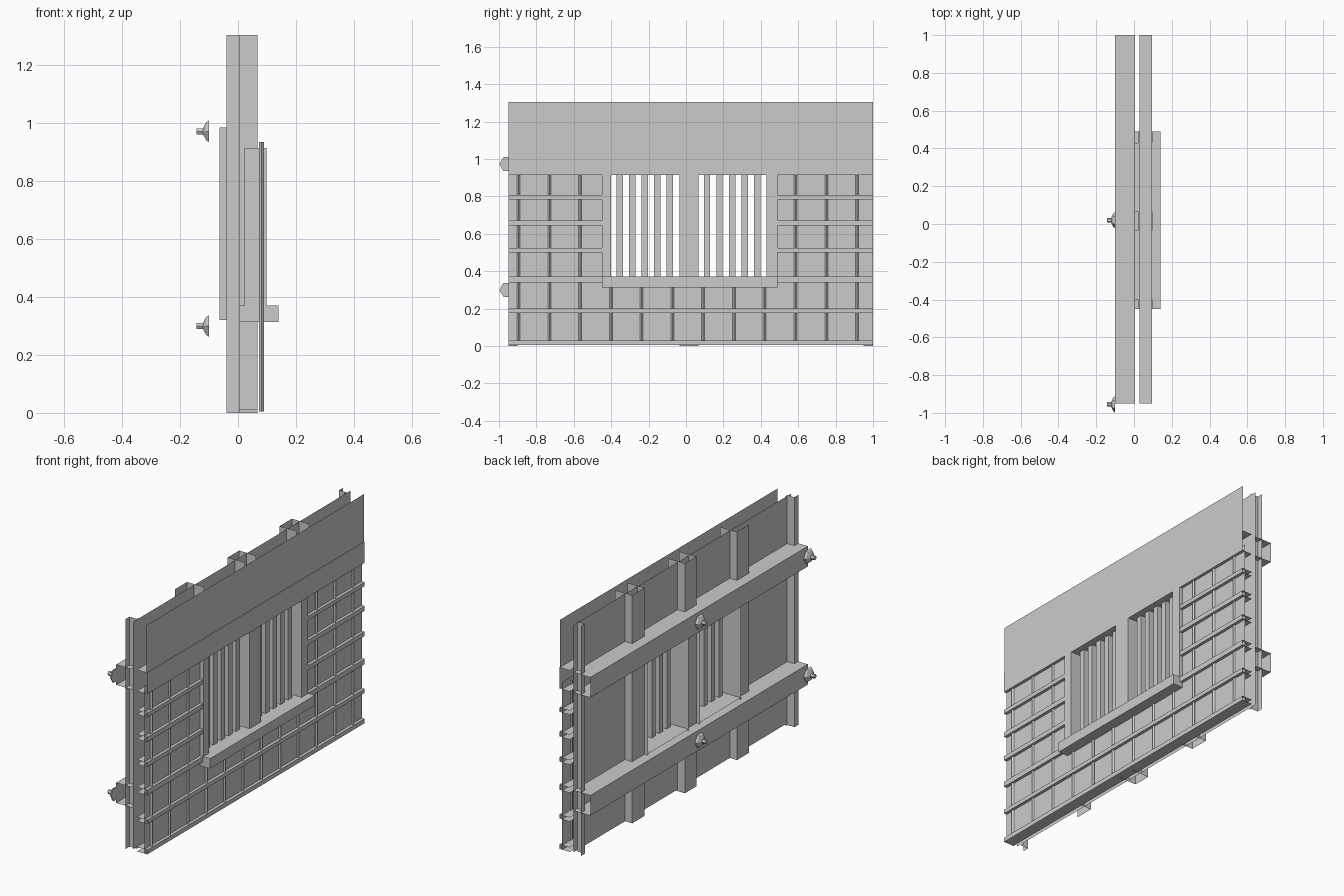
import bpy, bmesh, math
from mathutils import Matrix

if "Cube" in bpy.data.objects:
    bpy.data.objects.remove(bpy.data.objects["Cube"])

def make(name, bm):
    me = bpy.data.meshes.new(name)
    bmesh.ops.recalc_face_normals(bm, faces=bm.faces)
    bm.to_mesh(me)
    bm.free()
    ob = bpy.data.objects.new(name, me)
    bpy.context.collection.objects.link(ob)
    return ob

def box(bm, x0, x1, y0, y1, z0, z1):
    m = Matrix.Translation(((x0+x1)/2, (y0+y1)/2, (z0+z1)/2)) @ Matrix.Diagonal((x1-x0, y1-y0, z1-z0, 1))
    bmesh.ops.create_cube(bm, size=1, matrix=m)

def quad(bm, pts):
    bm.faces.new([bm.verts.new(p) for p in pts])

def sheet_x(bm, x, y0, y1, z0, z1):
    quad(bm, [(x, y0, z0), (x, y1, z0), (x, y1, z1), (x, y0, z1)])

def sheet_along_y(bm, prof, y0, y1):
    # folded sheet: (x, z) profile swept along y
    for (xa, za), (xb, zb) in zip(prof, prof[1:]):
        quad(bm, [(xa, y0, za), (xb, y0, zb), (xb, y1, zb), (xa, y1, za)])

def sheet_along_z(bm, prof, z0, z1):
    # folded sheet: (x, y) profile swept along z
    for (xa, ya), (xb, yb) in zip(prof, prof[1:]):
        quad(bm, [(xa, ya, z0), (xb, yb, z0), (xb, yb, z1), (xa, ya, z1)])

Y0, Y1, FRONT, BACK = -0.95, 1.0, 0.095, 0.005
WINDOWS = [(-0.40, -0.035), (0.067, 0.43)]
W0, W1 = 0.37, 0.915

# backing sheet around the two openings
bm = bmesh.new()
sheet_x(bm, BACK, Y0, Y1, 0.01, W0)
sheet_x(bm, BACK, Y0, Y1, W1, 1.30)
for a, b in [(Y0, -0.40), (-0.035, 0.067), (0.43, Y1)]:
    sheet_x(bm, BACK, a, b, W0, W1)
make("backing_sheet", bm)

# siding behind the laths
bm = bmesh.new()
sheet_x(bm, 0.078, Y0, Y1, 0.005, 0.34)
for a, b in [(Y0, -0.45), (0.49, Y1)]:
    sheet_x(bm, 0.078, a, b, 0.34, 0.955)
make("siding", bm)

# vertical studs on the back: hat channels inside, folded edges at the ends
bm = bmesh.new()
for a, b, d, z in [(-0.035, 0.067, 0.067, 0), (0.43, 0.54, 0.067, 0.01)]:
    sheet_along_z(bm, [(d, a), (-0.04, a), (-0.04, b), (d, b)], z, 1.305)
sheet_along_z(bm, [(-0.04, -0.51), (-0.04, -0.40), (0.067, -0.40)], 0.01, 1.305)
sheet_along_z(bm, [(-0.04, Y0), (-0.04, -0.915), (BACK, -0.915), (BACK, -0.90)], 0, 1.305)
sheet_along_z(bm, [(-0.04, Y1), (-0.04, 0.965), (BACK, 0.965), (BACK, 0.95)], 0, 1.305)
make("back_studs", bm)

# two horizontal rails, flanges reaching the backing
bm = bmesh.new()
for z0, z1 in [(0.245, 0.36), (0.915, 1.03)]:
    sheet_along_y(bm, [(BACK, z0), (-0.10, z0), (-0.10, z1), (BACK, z1)], Y0, Y1)
make("back_rails", bm)

# upper front panel
bm = bmesh.new()
sheet_x(bm, 0.092, Y0, Y1, 1.03, 1.305)
make("upper_panel", bm)

# front laths, folded channels
bm = bmesh.new()
def lath(z0, z1, y0, y1):
    sheet_along_y(bm, [(0.03, z0), (FRONT, z0), (FRONT, z1), (0.03, z1)], y0, y1)
lath(0.915, 1.035, Y0, Y1)
lath(0.005, 0.03, Y0, Y1)
lath(0.177, 0.20, Y0, Y1)
for z0, z1 in [(0.34, 0.37), (0.50, 0.525), (0.643, 0.67), (0.783, 0.806)]:
    lath(z0, z1, Y0, -0.45)
    lath(z0, z1, 0.49, Y1)
make("front_laths", bm)

# thin vertical rods against the siding
bm = bmesh.new()
for i in range(12):
    y = -0.895 + i*0.1645
    top = 0.315 if -0.45 < y < 0.49 else 0.935
    m = Matrix.Translation((0.081, y, (0.005+top)/2))
    bmesh.ops.create_cone(bm, cap_ends=True, segments=4, radius1=0.008, radius2=0.008,
                          depth=top-0.005, matrix=m)
make("vertical_rods", bm)

# window frame posts and sill
bm = bmesh.new()
for a, b in [(-0.45, -0.40), (-0.035, 0.067), (0.43, 0.49)]:
    box(bm, 0.022, 0.098, a, b, W0, W1)
make("window_posts", bm)
bm = bmesh.new()
box(bm, 0.005, 0.14, -0.45, 0.49, 0.313, W0)
make("window_sill", bm)

# window reveals on the back
bm = bmesh.new()
for a, b in WINDOWS:
    for y in (a, b):
        quad(bm, [(-0.064, y, 0.32), (0.03, y, 0.32), (0.03, y, 0.985), (-0.064, y, 0.985)])
    for z in (W0, W1):
        quad(bm, [(-0.064, a, z), (0.03, a, z), (0.03, b, z), (-0.064, b, z)])
make("window_reveals", bm)

# vertical slats in the windows
bm = bmesh.new()
for a, b in WINDOWS:
    for i in range(5):
        y = a + 0.045 + i*0.0672
        box(bm, 0.03, 0.06, y-0.017, y+0.017, W0, W1)
make("window_slats", bm)

# tie bolts with hexagonal domed nuts
bm = bmesh.new()
turn = Matrix.Rotation(-math.pi/2, 4, 'Y')
def cone(x, y, z, r1, r2, d, n):
    m = Matrix.Translation((x - d/2, y, z)) @ turn @ Matrix.Rotation(math.pi/6 + math.pi/2 - math.pi/6*4, 4, 'Z')
    bmesh.ops.create_cone(bm, cap_ends=True, segments=n, radius1=r1, radius2=r2, depth=d, matrix=m)
for y in (-0.955, 0.02):
    for z in (0.30, 0.972):
        cone(-0.10, y, z, 0.043, 0.036, 0.010, 6)
        cone(-0.11, y, z, 0.036, 0.014, 0.010, 6)
        cone(-0.12, y, z, 0.012, 0.012, 0.023, 6)
make("tie_bolts", bm)
